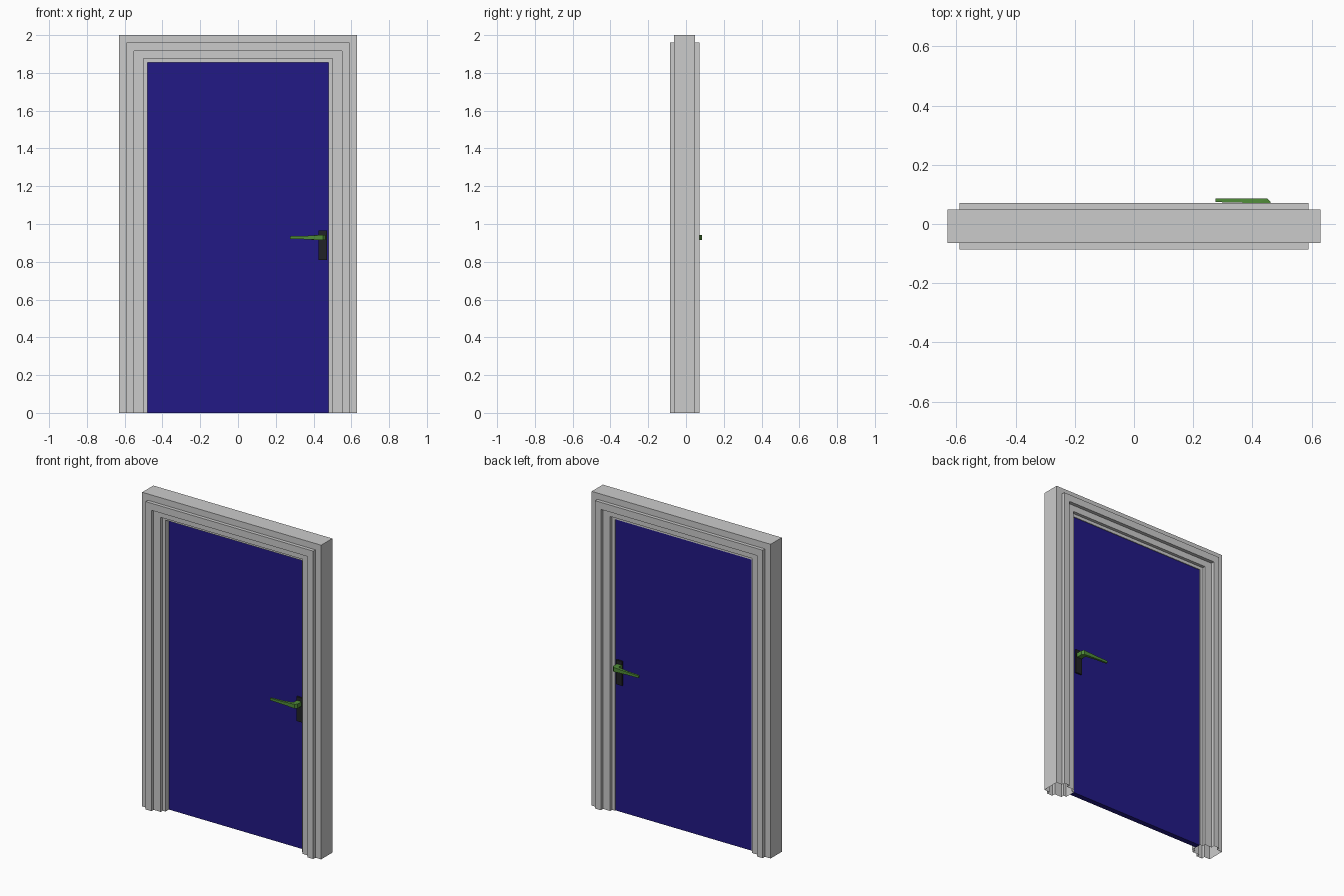
import bpy, bmesh

if "Cube" in bpy.data.objects:
    bpy.data.objects.remove(bpy.data.objects["Cube"])


def material(name, rgb):
    m = bpy.data.materials.new(name)
    m.diffuse_color = (*rgb, 1)
    m.use_nodes = True
    m.node_tree.nodes["Principled BSDF"].inputs["Base Color"].default_value = m.diffuse_color
    return m


def make(name, verts, faces, mat=None):
    me = bpy.data.meshes.new(name)
    me.from_pydata(verts, [], faces)
    bm = bmesh.new()
    bm.from_mesh(me)
    bmesh.ops.recalc_face_normals(bm, faces=bm.faces)
    bm.to_mesh(me)
    bm.free()
    ob = bpy.data.objects.new(name, me)
    bpy.context.collection.objects.link(ob)
    if mat:
        me.materials.append(mat)
    return ob


def loft(name, rings, mat=None, caps=True):
    """Skin a list of equal-length closed rings."""
    n = len(rings[0])
    verts = [v for r in rings for v in r]
    faces = [(i * n + j, i * n + (j + 1) % n, (i + 1) * n + (j + 1) % n, (i + 1) * n + j)
             for i in range(len(rings) - 1) for j in range(n)]
    if caps:
        last = (len(rings) - 1) * n
        faces += [tuple(range(n)), tuple(range(last, last + n))]
    return make(name, verts, faces, mat)


def box(name, x0, x1, y0, y1, z0, z1, mat=None):
    ring = lambda z: [(x0, y0, z), (x1, y0, z), (x1, y1, z), (x0, y1, z)]
    return loft(name, [ring(z0), ring(z1)], mat)


navy = material("navy_paint", (0.016, 0.01, 0.24))
green = material("green_metal", (0.08, 0.26, 0.04))
black = material("dark_plate", (0.015, 0.016, 0.02))

# Door frame: stepped moulding (half-width, depth, height) swept round the
# opening with mitred corners; the feet are open
half = [(0.63, 0.056, 2.0), (0.59, 0.056, 1.96), (0.59, 0.0785, 1.96),
        (0.55, 0.0785, 1.915), (0.55, 0.056, 1.915), (0.50, 0.056, 1.875),
        (0.50, 0.036, 1.875), (0.48, 0.036, 1.855)]
mid = -0.0075
profile = [(x, mid - d, z) for x, d, z in half] + [(x, mid + d, z) for x, d, z in reversed(half)]
frame_rings = [[(s * x, y, z * t) for x, y, z in profile]
               for s, t in ((-1, 0), (-1, 1), (1, 1), (1, 0))]
loft("door_frame", frame_rings, caps=False)

# Door leaf
front, back = -0.01, 0.024
box("door_leaf", -0.48, 0.48, front, back, 0, 1.855, navy)

# Lever sections: outer (x, reach), inner (x, reach), half height
lever = [((0.462, 0.0), (0.428, 0.0), 0.014),
         ((0.462, 0.05), (0.428, 0.042), 0.014),
         ((0.45, 0.062), (0.42, 0.046), 0.014),
         ((0.36, 0.062), (0.36, 0.048), 0.009),
         ((0.275, 0.062), (0.275, 0.05), 0.007)]

# Handle plate and lever on each face of the door
for side, y, s in (("front", front, -1), ("back", back, 1)):
    box(side + "_handle_plate", 0.426, 0.47, y, y + s * 0.01, 0.81, 0.965, black)
    rings = [[(a[0], y + s * a[1], 0.928 - h), (b[0], y + s * b[1], 0.928 - h),
              (b[0], y + s * b[1], 0.928 + h), (a[0], y + s * a[1], 0.928 + h)]
             for a, b, h in lever]
    loft(side + "_handle_lever", rings, green)
